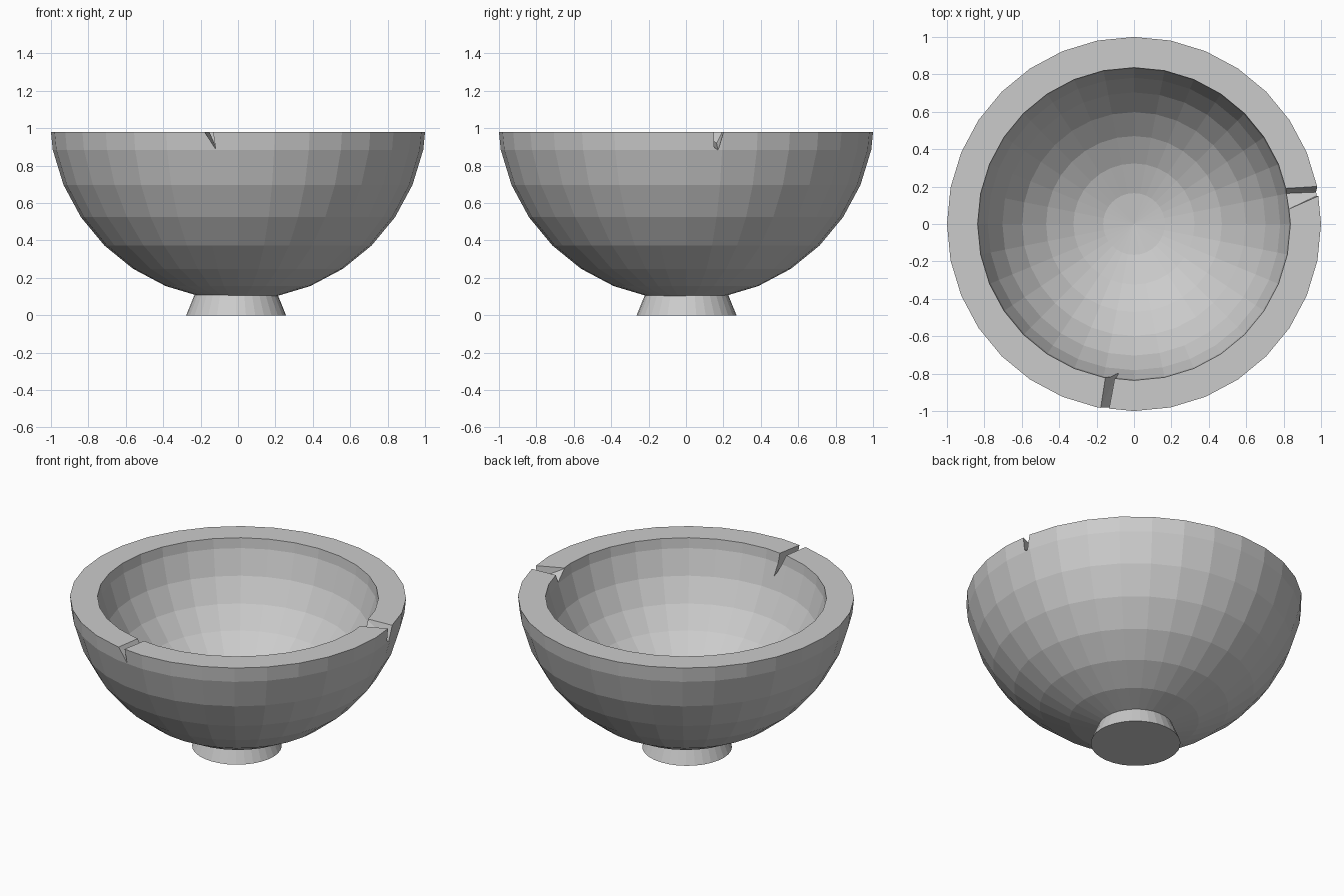
import bpy, bmesh, math
from mathutils import Vector

if "Cube" in bpy.data.objects:
    bpy.data.objects.remove(bpy.data.objects["Cube"])

SIDES, STEP = 32, math.radians(11.25)
CENTRE, RIM = 1.08, 0.98


def make_object(name, bm):
    bmesh.ops.recalc_face_normals(bm, faces=bm.faces)
    mesh = bpy.data.meshes.new(name)
    bm.to_mesh(mesh)
    bm.free()
    obj = bpy.data.objects.new(name, mesh)
    bpy.context.collection.objects.link(obj)
    return obj


def lathe(name, profile):
    bm = bmesh.new()
    verts = [bm.verts.new((r, 0, z)) for r, z in profile]
    edges = [bm.edges.new(pair) for pair in zip(verts, verts[1:])]
    bmesh.ops.spin(bm, geom=verts + edges, cent=(0, 0, 0), axis=(0, 0, 1),
                   angle=2 * math.pi, steps=SIDES)
    bmesh.ops.remove_doubles(bm, verts=bm.verts, dist=1e-4)
    return make_object(name, bm)


def arc(radius, height):
    """Sphere rings from the bottom pole up to the cut rim."""
    pts = [(radius * math.sin(i * STEP), CENTRE - height * math.cos(i * STEP))
           for i in range(8)]
    r, z = pts[-1]
    t = (RIM - z) / (CENTRE - z)
    return pts + [(r + (radius - r) * t, RIM)]


def notch_cutter(name, outer, inner):
    """Wedge through both triangles (top, top, tip), extended past the wall."""
    bm = bmesh.new()

    def overshoot(tri):
        a, b, tip = map(Vector, tri)
        return [tip + (a - tip) * 1.3, tip + (b - tip) * 1.3, tip]

    for p, q in zip(overshoot(outer), overshoot(inner)):
        for t in (-0.3, 1.3):
            bm.verts.new(p.lerp(q, t))
    bmesh.ops.convex_hull(bm, input=bm.verts)
    obj = make_object(name, bm)
    obj.hide_render = True
    return obj


# Hollow hemispherical bowl with a flat rim
bowl = lathe("bowl", arc(1.01, 1.0) + arc(0.846, 0.846)[::-1])

# Two V-shaped notches in the rim
cutters = [
    notch_cutter("front_notch_cutter",
                 [(-0.173, -0.976, RIM), (-0.132, -0.98, RIM), (-0.117, -0.965, 0.885)],
                 [(-0.152, -0.82, RIM), (-0.103, -0.82, RIM), (-0.08, -0.79, 0.832)]),
    notch_cutter("right_notch_cutter",
                 [(0.98, 0.152, RIM), (0.976, 0.2, RIM), (0.97, 0.17, 0.885)],
                 [(0.83, 0.102, RIM), (0.81, 0.188, RIM), (0.80, 0.163, 0.925)]),
]
bpy.context.view_layer.objects.active = bowl
for cutter in cutters:
    mod = bowl.modifiers.new("notch", 'BOOLEAN')
    mod.operation, mod.solver, mod.object = 'DIFFERENCE', 'EXACT', cutter
    bpy.ops.object.modifier_apply(modifier=mod.name)
    bpy.data.objects.remove(cutter, do_unlink=True)

# Tapered foot, its top buried in the bowl wall
foot = lathe("foot", [(0, 0), (0.267, 0), (0.21, 0.14), (0, 0.14)])
foot.location = (-0.01, 0.003, 0)
